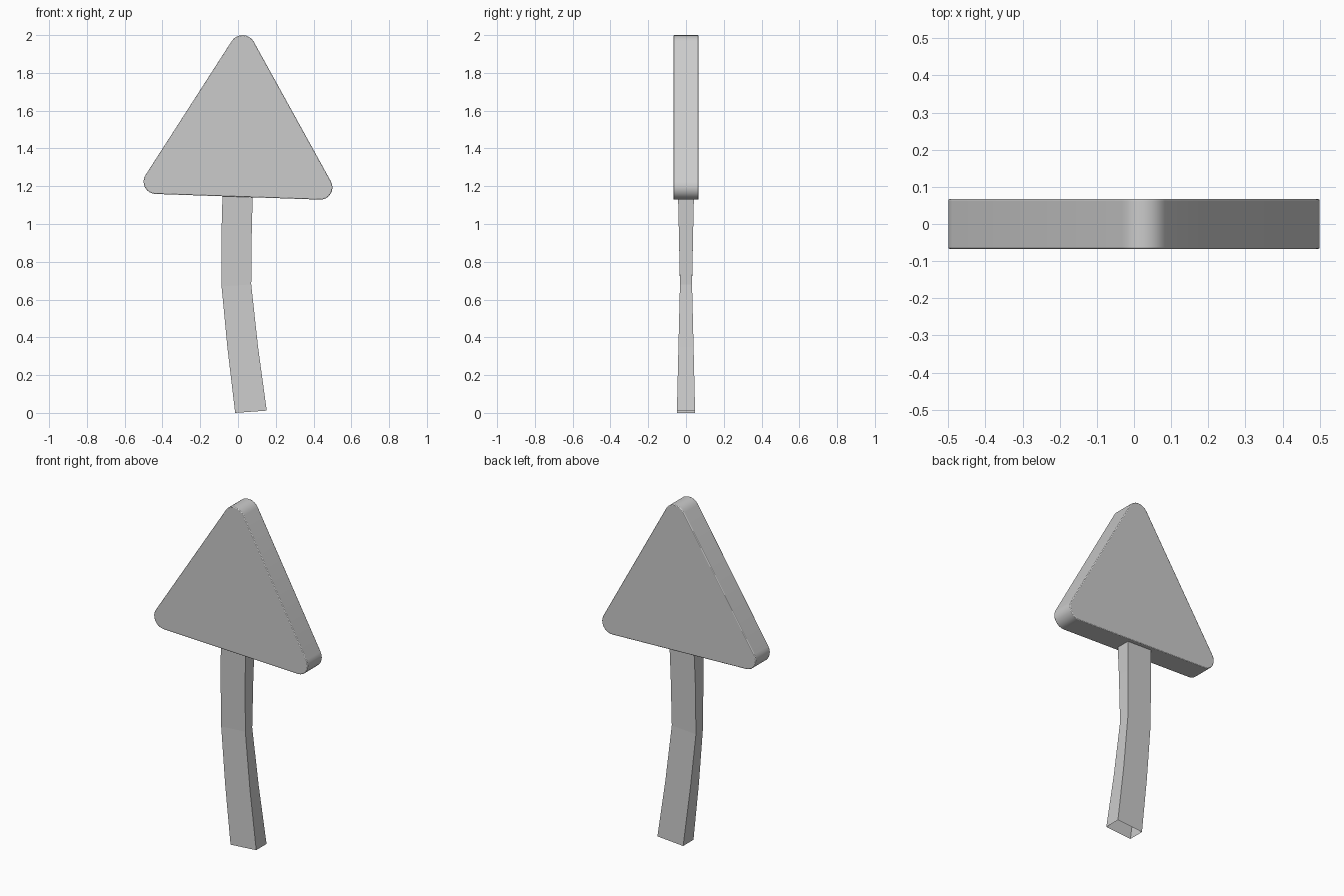
import bpy, bmesh
from math import sin, cos, pi, atan2, radians

if "Cube" in bpy.data.objects:
    bpy.data.objects.remove(bpy.data.objects["Cube"])


def make_object(name, bm):
    bmesh.ops.recalc_face_normals(bm, faces=bm.faces)
    mesh = bpy.data.meshes.new(name)
    bm.to_mesh(mesh)
    bm.free()
    obj = bpy.data.objects.new(name, mesh)
    bpy.context.collection.objects.link(obj)
    return obj


def rounded_polygon(corners, steps=8):
    """Outline around circles (x, z, radius) listed counter-clockwise."""
    points = []
    n = len(corners)
    for i, (x, z, r) in enumerate(corners):
        px, pz, _ = corners[i - 1]
        nx, nz, _ = corners[(i + 1) % n]
        start = atan2(z - pz, x - px) - pi / 2
        turn = (atan2(nz - z, nx - x) - pi / 2 - start) % (2 * pi)
        for k in range(steps + 1):
            a = start + turn * k / steps
            points.append((x + r * cos(a), z + r * sin(a)))
    return points


# Triangular sign plate with rounded corners
half_depth = 0.067
outline = rounded_polygon([(-0.435, 1.224, 0.065), (0.435, 1.194, 0.065), (0.024, 1.932, 0.068)])
bm = bmesh.new()
face = bm.faces.new([bm.verts.new((x, -half_depth, z)) for x, z in outline])
ext = bmesh.ops.extrude_face_region(bm, geom=[face], use_keep_orig=True)
moved = [v for v in ext["geom"] if isinstance(v, bmesh.types.BMVert)]
bmesh.ops.translate(bm, verts=moved, vec=(0, 2 * half_depth, 0))
sign = make_object("sign_plate", bm)

# Narrow softened rim on the plate
bevel = sign.modifiers.new("rim", "BEVEL")
bevel.width = 0.004
bevel.segments = 2
bevel.limit_method = "ANGLE"
bevel.angle_limit = radians(60)
bpy.context.view_layer.objects.active = sign
sign.select_set(True)
bpy.ops.object.shade_smooth_by_angle(angle=radians(40))

# Bent post, open at both ends: left x, left z, right x, right z, half depth
sections = [
    (-0.015, 0.000, 0.152, 0.012, 0.048),
    (-0.056, 0.345, 0.106, 0.350, 0.040),
    (-0.087, 0.670, 0.070, 0.680, 0.032),
    (-0.087, 0.970, 0.073, 0.970, 0.038),
    (-0.082, 1.155, 0.078, 1.150, 0.042),
]
bm = bmesh.new()
rings = [[bm.verts.new(p) for p in ((lx, -d, lz), (rx, -d, rz), (rx, d, rz), (lx, d, lz))]
         for lx, lz, rx, rz, d in sections]
for low, high in zip(rings, rings[1:]):
    for i in range(4):
        j = (i + 1) % 4
        bm.faces.new((low[i], low[j], high[j], high[i]))
make_object("post", bm)
